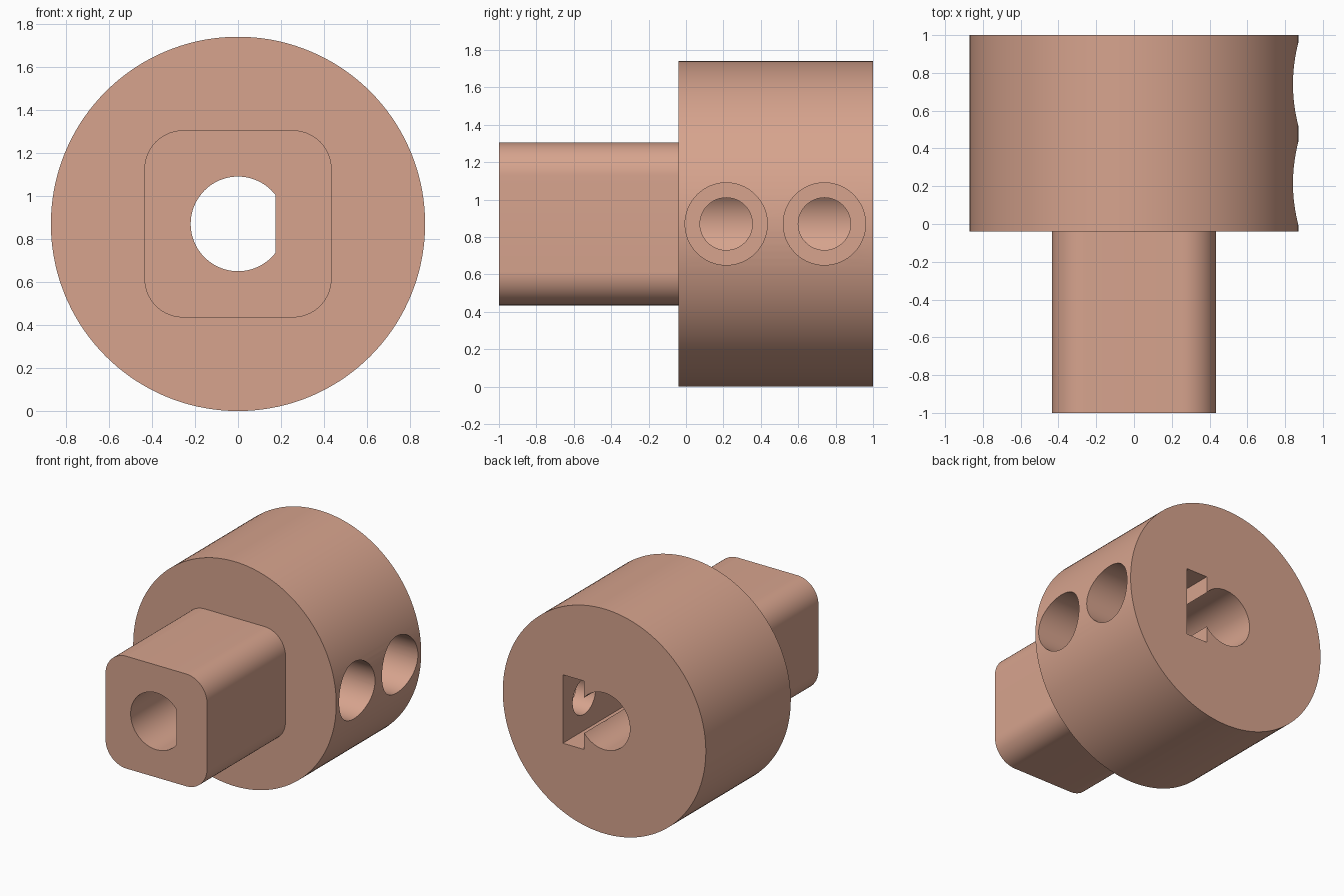
import bpy, bmesh
from math import cos, sin, pi, acos

if "Cube" in bpy.data.objects:
    bpy.data.objects.remove(bpy.data.objects["Cube"])

R = 0.87          # hub radius, also the axis height
BORE = 0.22       # shaft bore radius
FLAT = 0.175      # x of the flat side of the bore


def arc(cx, cy, r, a0, a1, n):
    return [(cx + r * cos(a0 + (a1 - a0) * i / n),
             cy + r * sin(a0 + (a1 - a0) * i / n)) for i in range(n + 1)]


def circle(cx, cy, r, n):
    return arc(cx, cy, r, 0, 2 * pi, n)[:-1]


def prism(name, outline, start, end, axis='Y'):
    """Extrude an outline: (x, z) along Y, or (y, z) along X."""
    place = (lambda p, t: (p[0], t, p[1])) if axis == 'Y' else (lambda p, t: (t, p[0], p[1]))
    bm = bmesh.new()
    face = bm.faces.new([bm.verts.new(place(p, start)) for p in outline])
    ext = bmesh.ops.extrude_face_region(bm, geom=[face])
    shift = (0, end - start, 0) if axis == 'Y' else (end - start, 0, 0)
    bmesh.ops.translate(bm, vec=shift,
                        verts=[g for g in ext['geom'] if isinstance(g, bmesh.types.BMVert)])
    bmesh.ops.recalc_face_normals(bm, faces=bm.faces)
    mesh = bpy.data.meshes.new(name)
    bm.to_mesh(mesh)
    bm.free()
    obj = bpy.data.objects.new(name, mesh)
    bpy.context.collection.objects.link(obj)
    return obj


def combine(target, tool, operation):
    mod = target.modifiers.new(tool.name, 'BOOLEAN')
    mod.operation, mod.object, mod.solver = operation, tool, 'EXACT'
    tool.hide_render = True
    bpy.context.view_layer.objects.active = target
    bpy.ops.object.modifier_apply(modifier=mod.name)
    bpy.data.objects.remove(tool)


# Round hub
hub = prism("shaft_coupler", circle(0, R, R, 144), -0.04, 1.0)

# Rounded square shank
half, rad = 0.435, 0.18
c = half - rad
square = []
for k, (sx, sz) in enumerate([(1, 1), (-1, 1), (-1, -1), (1, -1)]):
    square += arc(sx * c, R + sz * c, rad, k * pi / 2, (k + 1) * pi / 2, 14)
combine(hub, prism("shank", square, -1.0, 0.1), 'UNION')

# D-shaped through bore
a = acos(FLAT / BORE)
combine(hub, prism("bore", arc(0, R, BORE, a, 2 * pi - a, 64), -1.2, 1.2), 'DIFFERENCE')

# Nut slot open at the back face
x0, x1, h = FLAT - 0.003, 0.355, 0.265
slot = [(x0, R - h), (x1, R - h), (x1, R + h), (x0, R + h)]
combine(hub, prism("nut_slot", slot, -0.05, 1.2), 'DIFFERENCE')

# Two counterbored set-screw holes on the right side
for y in (0.215, 0.74):
    combine(hub, prism("screw_hole", circle(y, R, 0.14, 48), 0.1, 1.1, 'X'), 'DIFFERENCE')
    combine(hub, prism("counterbore", circle(y, R, 0.22, 64), 0.52, 1.1, 'X'), 'DIFFERENCE')

# Copper-pink finish
mat = bpy.data.materials.new("clay_pink")
mat.diffuse_color = (0.68, 0.37, 0.27, 1)
mat.use_nodes = True
mat.node_tree.nodes["Principled BSDF"].inputs["Base Color"].default_value = mat.diffuse_color
hub.data.materials.clear()
hub.data.materials.append(mat)

bpy.ops.object.select_all(action='DESELECT')
hub.select_set(True)
bpy.context.view_layer.objects.active = hub
bpy.ops.object.shade_smooth_by_angle(angle=pi / 6)
